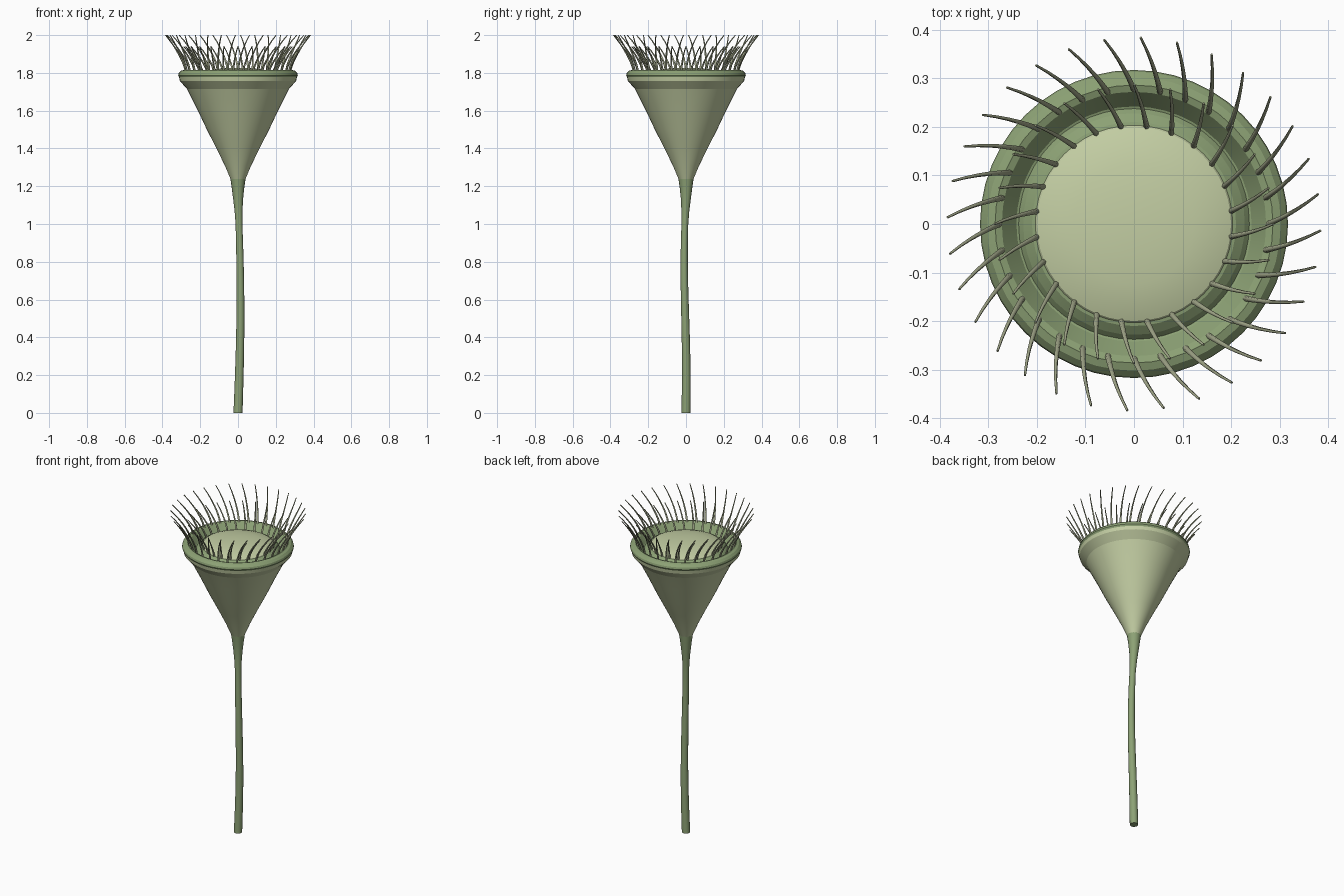
import bpy, bmesh
from math import sin, cos, pi, radians

cube = bpy.data.objects.get("Cube")
if cube:
    bpy.data.objects.remove(cube, do_unlink=True)


def material(name, rgb):
    m = bpy.data.materials.new(name)
    m.use_nodes = True
    m.diffuse_color = (*rgb, 1)
    m.node_tree.nodes["Principled BSDF"].inputs["Base Color"].default_value = (*rgb, 1)
    return m


PALE = material("pale olive", (0.55, 0.62, 0.37))
GREEN = material("leaf green", (0.265, 0.36, 0.178))
HAIR = material("hair olive", (0.35, 0.375, 0.245))


def add_object(name, mesh, mat, angle):
    mesh.materials.clear()
    mesh.materials.append(mat)
    ob = bpy.data.objects.new(name, mesh)
    bpy.context.collection.objects.link(ob)
    bpy.ops.object.select_all(action="DESELECT")
    ob.select_set(True)
    bpy.context.view_layer.objects.active = ob
    bpy.ops.object.shade_smooth_by_angle(angle=radians(angle))
    return ob


def lathe(name, profile, mat, sides=48, angle=8, centre=lambda z: (0, 0), cap=False):
    """Skin rings of (radius, height) around a centre line."""
    bm = bmesh.new()
    rings = []
    for r, z in profile:
        cx, cy = centre(z)
        if r == 0:
            rings.append([bm.verts.new((cx, cy, z))] * sides)
        else:
            rings.append([bm.verts.new((cx + r * cos(2 * pi * i / sides),
                                        cy + r * sin(2 * pi * i / sides), z))
                          for i in range(sides)])
    for a, b in zip(rings, rings[1:]):
        for i in range(sides):
            j = (i + 1) % sides
            quad = [a[i], a[j], b[j], b[i]]
            bm.faces.new(list(dict.fromkeys(quad)))
    if cap:
        bm.faces.new(rings[0][::-1])
    mesh = bpy.data.meshes.new(name)
    bm.to_mesh(mesh)
    bm.free()
    return add_object(name, mesh, mat, angle)


def hairs(name, count, offset, base, tip, twist, thick):
    """Ring of tapered hairs that lean outward and sweep round the axis."""
    curve = bpy.data.curves.new(name, "CURVE")
    curve.dimensions = "3D"
    curve.bevel_depth = 1
    curve.bevel_resolution = 1
    curve.use_fill_caps = True
    steps = 7
    for k in range(count):
        spline = curve.splines.new("POLY")
        spline.points.add(steps - 1)
        for i, p in enumerate(spline.points):
            t = i / (steps - 1)
            a = 2 * pi * (k + offset) / count + radians(twist) * t ** 1.4
            r = base[0] + (tip[0] - base[0]) * t ** 1.4
            z = base[1] + (tip[1] - base[1]) * t
            p.co = (r * cos(a), r * sin(a), z, 1)
            p.radius = thick * (1 - 0.6 * t)
    temp = bpy.data.objects.new(name + "_curve", curve)
    bpy.context.collection.objects.link(temp)
    graph = bpy.context.evaluated_depsgraph_get()
    mesh = bpy.data.meshes.new_from_object(temp.evaluated_get(graph))
    bpy.data.objects.remove(temp, do_unlink=True)
    return add_object(name, mesh, HAIR, 60)


# Gently winding stalk that flares into the cup
def sway(z):
    t = min(z / 1.15, 1)
    return 0.013 * sin(pi * t), 0.005 * sin(2 * pi * t) - 0.006 * sin(pi * t)


stalk = [(0.024 - 0.006 * i / 10, 0.1 * i) for i in range(11)]
stalk += [(0.021, 1.07), (0.026, 1.13), (0.033, 1.19), (0.04, 1.24)]
lathe("stalk", stalk, GREEN, 16, 25, sway, cap=True)

# Funnel-shaped cup, flaring under a short upright lip
lathe("cup", [(0.038, 1.235), (0.07, 1.31), (0.114, 1.4), (0.165, 1.5),
              (0.217, 1.61), (0.27, 1.715), (0.308, 1.757), (0.312, 1.777)], PALE)

# Faceted rim dropping steeply into the inner groove
lathe("rim", [(0.309, 1.772), (0.317, 1.787), (0.314, 1.799), (0.302, 1.811),
              (0.286, 1.816), (0.272, 1.811), (0.242, 1.772), (0.236, 1.77)], GREEN)

# Collar rising from the groove to the mouth disc
lathe("inner_collar", [(0.238, 1.77), (0.228, 1.781), (0.21, 1.794),
                       (0.198, 1.796)], GREEN)

# Mouth disc: the top of a flattened sphere in flat bands
dome = [(0.21 * cos(pi * i / 10), 1.787 + 0.04 * sin(pi * i / 10)) for i in range(5)]
lathe("mouth_disc", dome + [(0, 1.827)], PALE, angle=12)

# Two rings of swept hairs
hairs("outer_hairs", 32, 0, (0.276, 1.808), (0.384, 2.0), 9.2, 0.0062)
hairs("inner_hairs", 24, 0.5, (0.2, 1.79), (0.287, 1.94), 7.5, 0.0062)
